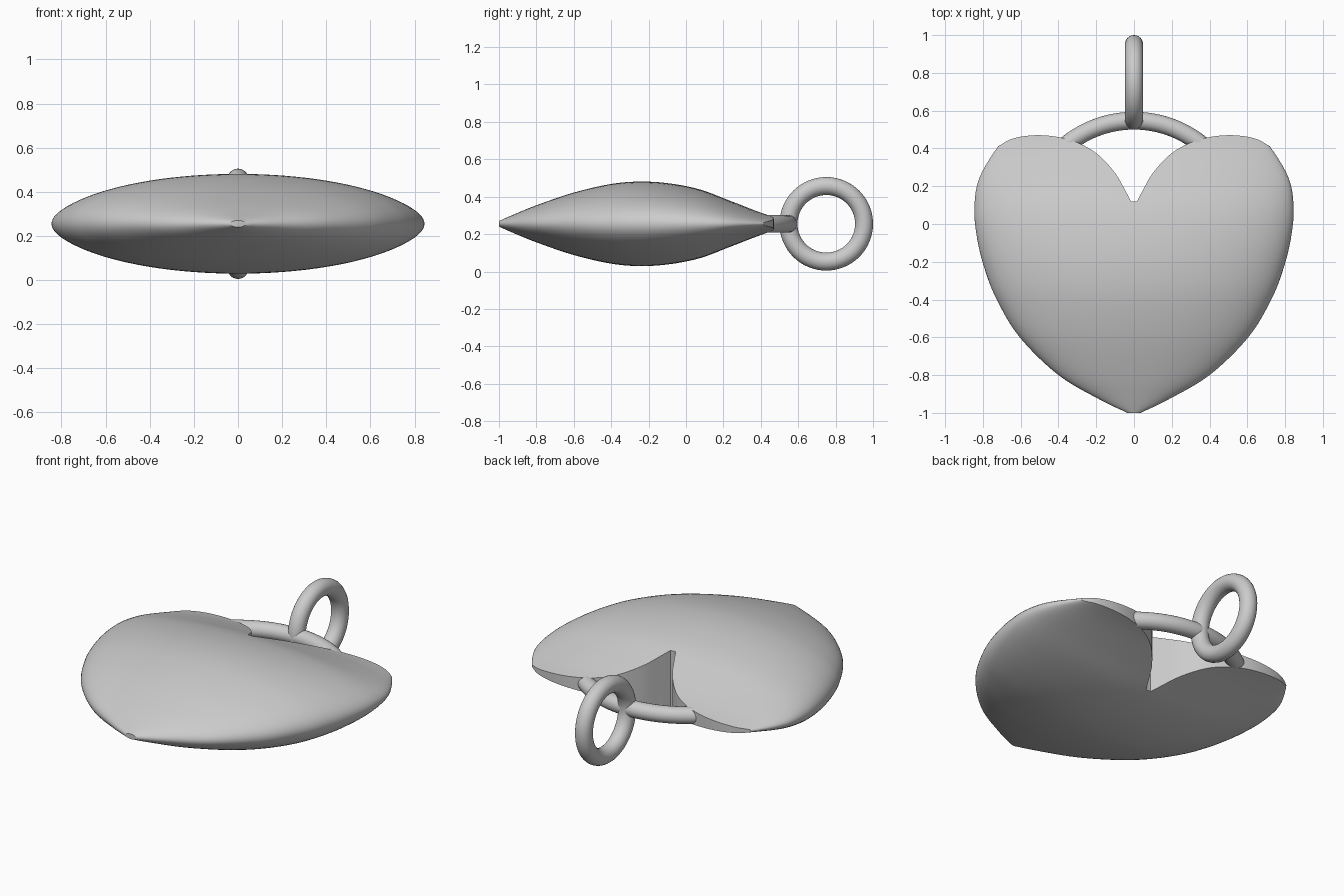
import bpy
import bmesh
from math import cos, sin, pi, sqrt, radians
from mathutils import Vector

cube = bpy.data.objects.get("Cube")
if cube:
    bpy.data.objects.remove(cube, do_unlink=True)

MID = 0.255     # height of the pendant's middle plane
TUBE = 0.047    # wire radius of the bail and ring

metal = bpy.data.materials.new("grey metal")
metal.use_nodes = True
grey = (0.6, 0.6, 0.6, 1)
metal.diffuse_color = grey
metal.node_tree.nodes["Principled BSDF"].inputs["Base Color"].default_value = grey


def make_object(name, bm):
    bmesh.ops.recalc_face_normals(bm, faces=bm.faces)
    mesh = bpy.data.meshes.new(name)
    bm.to_mesh(mesh)
    bm.free()
    obj = bpy.data.objects.new(name, mesh)
    mesh.materials.append(metal)
    bpy.context.collection.objects.link(obj)
    return obj


def smooth_path(points, steps):
    """Catmull-Rom curve through the points."""
    pts = [Vector(p) for p in points]
    pts = [2 * pts[0] - pts[1]] + pts + [2 * pts[-1] - pts[-2]]
    out = []
    for a, b, c, d in zip(pts, pts[1:], pts[2:], pts[3:]):
        for i in range(steps):
            t = i / steps
            out.append(0.5 * (2 * b + (c - a) * t + (2 * a - 5 * b + 4 * c - d) * t * t
                              + (3 * b - a - 3 * c + d) * t ** 3))
    return out + [pts[-2]]


def loft(bm, rings, closed=False):
    """Skin rings of points, capping the ends of an open loft."""
    loops = [[bm.verts.new(p) for p in ring] for ring in rings]
    n = len(loops[0])
    pairs = list(zip(loops, loops[1:]))
    if closed:
        pairs.append((loops[-1], loops[0]))
    else:
        bm.faces.new(loops[0])
        bm.faces.new(loops[-1])
    for a, b in pairs:
        for i in range(n):
            j = (i + 1) % n
            bm.faces.new((a[i], a[j], b[j], b[i]))


def shade(obj, degrees=35):
    bpy.ops.object.select_all(action='DESELECT')
    obj.select_set(True)
    bpy.context.view_layer.objects.active = obj
    bpy.ops.object.shade_smooth_by_angle(angle=radians(degrees))


# Heart body: elliptical sections along y, given as (y, half width, half height)
sections = [(-1, 0.035, 0.015), (-0.93, 0.18, 0.046), (-0.8, 0.4, 0.099),
            (-0.6, 0.605, 0.167), (-0.4, 0.727, 0.213), (-0.24, 0.79, 0.226),
            (-0.08, 0.83, 0.215), (0.08, 0.845, 0.182), (0.24, 0.82, 0.122),
            (0.41, 0.72, 0.06), (0.55, 0.6, 0.025)]
SIDES = 96
bm = bmesh.new()
loft(bm, [[(w * cos(2 * pi * i / SIDES), y, MID + h * sin(2 * pi * i / SIDES))
           for i in range(SIDES)] for y, w, h in smooth_path(sections, 5)])
heart = make_object("heart_body", bm)

# Cutter that shapes the lobes and the notch between them
half = smooth_path([(0.016, 0.12), (0.045, 0.175), (0.1, 0.27), (0.19, 0.367),
                    (0.29, 0.427), (0.4, 0.46), (0.52, 0.47), (0.64, 0.453),
                    (0.725, 0.408)], 5)
edge = [(-p.x, p.y) for p in reversed(half)] + [(p.x, p.y) for p in half]
edge = [(-1, 0.8), (-1, 0.26)] + edge + [(1, 0.26), (1, 0.8)]
bm = bmesh.new()
loft(bm, [[(x, y, z) for x, y in edge] for z in (-0.5, 1)])
cutter = make_object("notch_cutter", bm)
cutter.hide_render = True

cut = heart.modifiers.new("notch", 'BOOLEAN')
cut.operation = 'DIFFERENCE'
cut.solver = 'EXACT'
cut.object = cutter
bpy.context.view_layer.objects.active = heart
heart.select_set(True)
bpy.ops.object.modifier_apply(modifier=cut.name)
bpy.data.objects.remove(cutter, do_unlink=True)
shade(heart)

# Bail: an arched wire bridging the two lobes
R = 0.565
rings = []
for k in range(41):
    a = radians(-40 + 2 * k)
    rings.append([((R + TUBE * cos(t)) * sin(a), (R + TUBE * cos(t)) * cos(a) - 0.018,
                   MID + TUBE * sin(t))
                  for t in (2 * pi * i / 24 for i in range(24))])
bm = bmesh.new()
loft(bm, rings)
shade(make_object("bail", bm))

# Hanging ring, upright and threaded over the bail
bpy.ops.mesh.primitive_torus_add(major_radius=0.202, minor_radius=0.048,
                                 major_segments=64, minor_segments=24,
                                 location=(0, 0.75, MID), rotation=(0, pi / 2, 0))
ring = bpy.context.object
ring.name = "hanging_ring"
ring.data.materials.append(metal)
shade(ring, 60)
